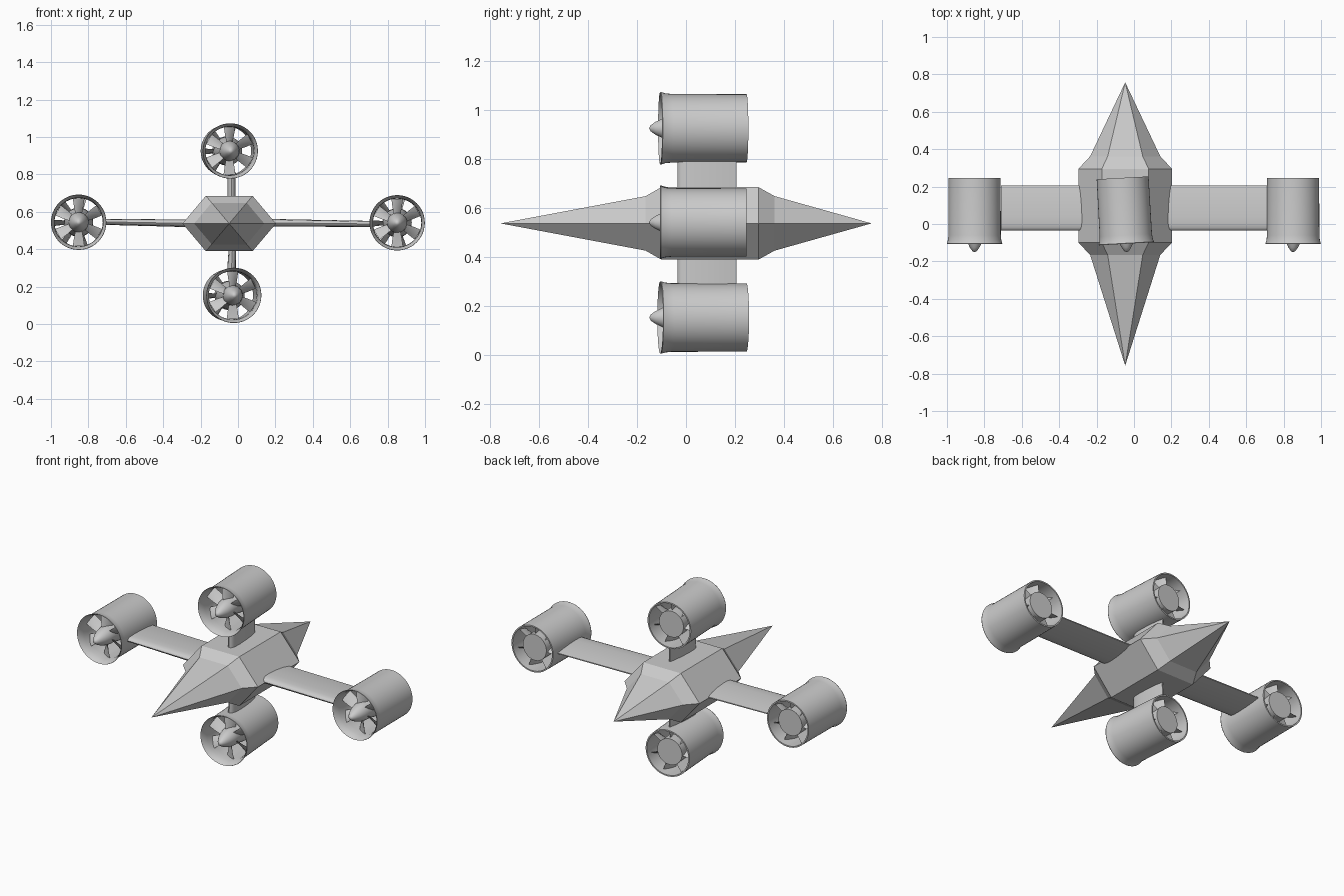
import bpy, bmesh
from math import sin, cos, pi, radians
from mathutils import Matrix, Vector

if "Cube" in bpy.data.objects:
    bpy.data.objects.remove(bpy.data.objects["Cube"])

CX, CZ = -0.047, 0.537   # fuselage axis


def finish(bm, name, smooth=None):
    bmesh.ops.recalc_face_normals(bm, faces=bm.faces)
    me = bpy.data.meshes.new(name)
    bm.to_mesh(me)
    bm.free()
    ob = bpy.data.objects.new(name, me)
    bpy.context.collection.objects.link(ob)
    if smooth:
        bpy.ops.object.select_all(action='DESELECT')
        ob.select_set(True)
        bpy.context.view_layer.objects.active = ob
        bpy.ops.object.shade_smooth_by_angle(angle=radians(smooth))
    return ob


def loft(bm, rings, closed=False):
    """Skin a list of point rings; capped at the ends unless closed."""
    vs = [[bm.verts.new(p) for p in ring] for ring in rings]
    n = len(vs[0])
    pairs = list(zip(vs, vs[1:])) + ([(vs[-1], vs[0])] if closed else [])
    for a, b in pairs:
        for i in range(n):
            j = (i + 1) % n
            bm.faces.new((a[i], a[j], b[j], b[i]))
    if not closed:
        bm.faces.new(vs[0])
        bm.faces.new(vs[-1])


def lathe(name, profile, closed=False, seg=48):
    """Revolve (radius, y) points about the y axis."""
    bm = bmesh.new()
    loft(bm, [[(r * cos(2 * pi * i / seg), y, r * sin(2 * pi * i / seg))
               for i in range(seg)] for r, y in profile], closed)
    bmesh.ops.remove_doubles(bm, verts=bm.verts, dist=1e-5)
    return finish(bm, name, 35)


def blades(name, count, y, stations, thick, phase=0):
    """Radial twisted blades; stations are (radius, chord, pitch from the y axis)."""
    bm = bmesh.new()
    for k in range(count):
        rot = Matrix.Rotation(2 * pi * k / count + phase, 3, 'Y')
        rings = []
        for r, chord, pitch in stations:
            a = radians(pitch)
            ring = []
            for u, t in ((-.5, 0), (-.25, .5), (.2, .4), (.5, 0), (.2, -.4), (-.25, -.5)):
                c, h = u * chord, t * thick
                ring.append(rot @ Vector((c * sin(a) + h * cos(a),
                                          y + c * cos(a) - h * sin(a), r)))
            rings.append(ring)
        loft(bm, rings)
    return finish(bm, name, 40)


# Fuselage: hexagonal body with chamfered shoulders and long pointed ends
bm = bmesh.new()
hexa = ((-.25, 0), (-.125, .148), (.125, .148), (.25, 0), (.125, -.148), (-.125, -.148))
loft(bm, [[(CX + s * x, y, CZ + s * z) for x, z in hexa]
          for y, s in ((-.757, 0), (-.165, .75), (-.1, 1), (.295, 1), (.362, .75), (.757, 0))])
bmesh.ops.remove_doubles(bm, verts=bm.verts, dist=1e-5)
finish(bm, "fuselage")


# Wings and struts: airfoil section swept between two points in the xz plane
AIRFOIL = ((-.035, 0), (-.031, .22), (-.02, .38), (0, .48), (.04, .5), (.1, .43),
           (.16, .28), (.206, .08))
SECTION = list(AIRFOIL) + [(y, -t) for y, t in reversed(AIRFOIL[1:])]


def arm(name, start, end, thick0, thick1):
    d = Vector((end[0] - start[0], 0, end[1] - start[1])).normalized()
    n = Vector((-d.z, 0, d.x))
    bm = bmesh.new()
    loft(bm, [[Vector((p[0], y, p[1])) + n * t * th for y, t in SECTION]
              for p, th in ((start, thick0), (end, thick1))])
    finish(bm, name, 40)


arm("left_wing", (-.2, .537), (-.712, .546), .042, .032)
arm("right_wing", (.1, .542), (.71, .535), .042, .032)
arm("upper_strut", (-.035, .62), (-.035, .79), .042, .042)
arm("lower_strut", (-.028, .45), (-.035, .29), .036, .046)

# Ducted fans: shroud, spinner with hub, rotor blades and rear stator vanes
SHROUD = ((.139, .247), (.140, -.06), (.1425, -.085), (.148, -.103), (.1465, -.106),
          (.138, -.092), (.131, -.065), (.129, -.03), (.131, .247))
HUB = ((0, -.151), (.012, -.145), (.026, -.125), (.039, -.098), (.048, -.07), (.053, -.04),
       (.054, -.005), (.055, .0), (.066, .06), (.076, .12), (.078, .225), (0, .225))


def fan(name, x, z, yaw=0):
    parts = [
        lathe(name + "_shroud", SHROUD, closed=True),
        lathe(name + "_spinner_hub", HUB),
        blades(name + "_rotor", 6, -.03,
               ((.045, .06, 35), (.085, .066, 50), (.127, .07, 62)), .008),
        blades(name + "_stator", 7, .17,
               ((.07, .09, -14), (.133, .09, -22)), .008, .2),
    ]
    # turn each fan about its own middle
    mid = Vector((0, .07, 0))
    m = (Matrix.Translation(Vector((x, 0, z)) + mid)
         @ Matrix.Rotation(radians(yaw), 4, 'Z') @ Matrix.Translation(-mid))
    for p in parts:
        p.matrix_world = m


fan("left_fan", -.852, .544)
fan("right_fan", .851, .541)
fan("upper_fan", -.051, .925, 3.2)
fan("lower_fan", -.036, .153, 4.5)
